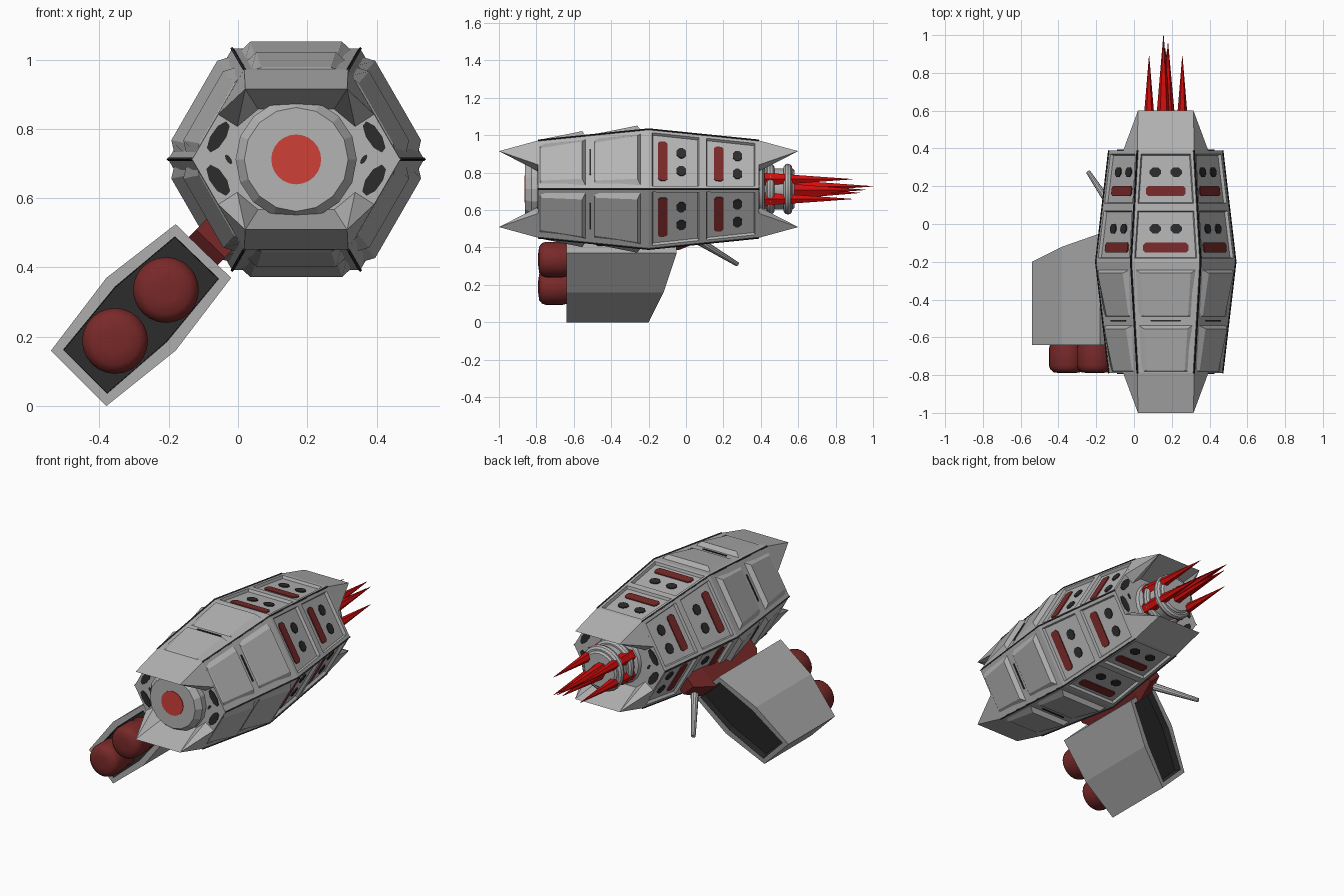
import bpy, bmesh, math
from mathutils import Vector

if "Cube" in bpy.data.objects:
    bpy.data.objects.remove(bpy.data.objects["Cube"])

CX, CZ, CY = 0.168, 0.712, -0.2      # hull axis and middle
Y0, Y1 = -0.79, 0.39                 # hull ends


def material(name, *rgb):
    m = bpy.data.materials.new(name)
    m.diffuse_color = (*rgb, 1)
    m.use_nodes = True
    m.node_tree.nodes["Principled BSDF"].inputs["Base Color"].default_value = m.diffuse_color
    return m


GREY = material("hull_grey", 0.46, 0.455, 0.455)
POD = material("pod_grey", 0.42, 0.42, 0.42)
DARK = material("dark_window", 0.025, 0.025, 0.025)
MAROON = material("dark_red", 0.19, 0.022, 0.022)
FLAME = material("flame_red", 0.65, 0.004, 0.004)
LENS = material("lens_red", 0.62, 0.05, 0.04)


def finish(bm, name, mats, smooth=False):
    bmesh.ops.recalc_face_normals(bm, faces=bm.faces[:])
    me = bpy.data.meshes.new(name)
    bm.to_mesh(me)
    bm.free()
    for m in mats:
        me.materials.append(m)
    ob = bpy.data.objects.new(name, me)
    bpy.context.collection.objects.link(ob)
    if smooth:
        bpy.ops.object.select_all(action='DESELECT')
        ob.select_set(True)
        bpy.context.view_layer.objects.active = ob
        bpy.ops.object.shade_smooth_by_angle(angle=math.radians(35))
    return ob


def loft(name, loops, mats, smooth=False):
    """Skin a row of equal loops and cap both ends."""
    bm = bmesh.new()
    rings = [[bm.verts.new(p) for p in lp] for lp in loops]
    n = len(rings[0])
    for a, b in zip(rings, rings[1:]):
        for i in range(n):
            bm.faces.new((a[i], a[(i + 1) % n], b[(i + 1) % n], b[i]))
    bm.faces.new(rings[0])
    bm.faces.new(rings[-1])
    return finish(bm, name, mats, smooth)


def lathe(name, x, z, profile, n, mat, smooth=True):
    """Round part along y from (radius, y) points."""
    turn = [i * math.tau / n for i in range(n)]
    return loft(name, [[(x + r * math.cos(t), y, z + r * math.sin(t)) for t in turn]
                       for r, y in profile], [mat], smooth)


def rod(name, p, q, r0, r1, n, mat):
    p, q = Vector(p), Vector(q)
    rot = (q - p).to_track_quat('Z', 'Y')
    turn = [i * math.tau / n for i in range(n)]
    return loft(name, [[c + rot @ Vector((r * math.cos(t), r * math.sin(t), 0)) for t in turn]
                       for c, r in ((p, r0), (q, r1))], [mat])


def apothem(y):
    return 0.26 + 0.06 * (1 - abs(y - CY) / 0.59)


def on_side(k, u, y, h):
    """Point on hull side k: u across, y along, h outwards."""
    t = math.radians(30 + 60 * k)
    a = apothem(y) + h
    return (CX + a * math.cos(t) - u * math.sin(t), y, CZ + a * math.sin(t) + u * math.cos(t))


def plate(name, k, u, y, su, sy, h, mat, c=0.012):
    """Thin plate with cut corners on hull side k."""
    a, b = su / 2, sy / 2
    pts = [(a, b - c), (a - c, b), (c - a, b), (-a, b - c),
           (-a, c - b), (c - a, -b), (a - c, -b), (a, c - b)]
    loft(name, [[on_side(k, u + p, y + q, hh) for p, q in pts] for hh in (h - 0.004, h + 0.004)], [mat])


# hull: six-sided body, rear cells sunk in
bm = bmesh.new()
rows = []
for y in (Y0, -0.5, CY, 0.09, Y1):
    r = apothem(y) / math.cos(math.pi / 6)
    rows.append([bm.verts.new((CX + r * math.cos(k * math.pi / 3), y, CZ + r * math.sin(k * math.pi / 3)))
                 for k in range(6)])
cells = []
for j in range(4):
    for i in range(6):
        f = bm.faces.new((rows[j][i], rows[j][(i + 1) % 6], rows[j + 1][(i + 1) % 6], rows[j + 1][i]))
        if j > 1:
            cells.append(f)
bm.faces.new(rows[0])
bm.faces.new(rows[-1])
bmesh.ops.recalc_face_normals(bm, faces=bm.faces[:])
bmesh.ops.inset_individual(bm, faces=cells, thickness=0.028)
bmesh.ops.inset_individual(bm, faces=cells, thickness=0.008, depth=-0.016)
finish(bm, "hull", [GREY])

# armour scales, stripes, windows and seams on every side
for k in range(6):
    for a, b in ((-0.785, -0.535), (-0.495, -0.24)):
        w0, w1 = apothem(a) * 0.577 - 0.02, apothem(b) * 0.577 - 0.02
        base = [(-w0, a), (w0, a), (w1, b), (-w1, b)]
        top = [(0.03 - w0, a + 0.01, 0.004), (w0 - 0.03, a + 0.01, 0.004),
               (w1 - 0.03, b - 0.02, 0.026), (0.03 - w1, b - 0.02, 0.026)]
        loft("armour_scale", [[on_side(k, u, y, -0.004) for u, y in base],
                              [on_side(k, *p) for p in top]], [GREY])
    plate("slot", k, 0, -0.512, 0.16, 0.01, 0, DARK, 0.003)
    for y, w in ((-0.125, 0.24), (0.175, 0.21)):
        plate("red_stripe", k, 0, y, w, 0.052, -0.014, MAROON)
        for u in (-0.055, 0.055):
            plate("window", k, u, y + 0.1, 0.06, 0.05, -0.014, DARK, 0.016)
    t = k * math.pi / 3
    for a, b in ((Y0, CY), (CY, Y1)):
        ends = [(CX + apothem(y) * 1.155 * math.cos(t), y, CZ + apothem(y) * 1.155 * math.sin(t))
                for y in (a, b)]
        rod("seam", *ends, 0.005, 0.005, 4, DARK)

# overhanging fangs, top and bottom, front and rear
half = [(0.15, 0, 0.26), (0.225, 0, 0.13), (0.17, 0, 0.095), (0.11, 0, 0.145), (0.147, 0.21, 0.203)]
for end, dirn in ((Y0, -1), (Y1, 1)):
    for up in (1, -1):
        bm = bmesh.new()
        A, B, D, C, T = ([bm.verts.new((CX + s * x, end + dirn * y, CZ + up * z)) for s in (1, -1)]
                         for x, y, z in half)
        bm.faces.new((A[0], A[1], T[1], T[0]))
        bm.faces.new((C[0], C[1], T[1], T[0]))
        bm.faces.new((A[0], B[0], D[0], C[0], C[1], D[1], B[1], A[1]))
        for s in (0, 1):
            bm.faces.new((A[s], B[s], T[s]))
            bm.faces.new((B[s], D[s], T[s]))
            bm.faces.new((D[s], C[s], T[s]))
        finish(bm, "hull_fang", [GREY])

# end-face windows
for y in (Y0, Y1):
    for sx in (1, -1):
        for dz, su, sv in ((0.065, 0.024, 0.045), (-0.06, 0.026, 0.045), (0, 0.008, 0.014)):
            loop = []
            for i in range(8):
                t = i * math.tau / 8
                u, v = su * math.cos(t), sv * math.sin(t)
                lean = -0.5 * v * (1 if dz > 0 else -1)
                loop.append((CX + sx * (0.225 - 0.03 * (dz == 0) + u + lean), CZ + dz + v))
            loft("end_window", [[(x, y + d, z) for x, z in loop] for d in (-0.004, 0.004)], [DARK])

# nose drum and red lens
lathe("nose_drum", CX, CZ, [(0.175, -0.77), (0.175, -0.825), (0.15, -0.86)], 16, GREY, False)
lathe("nose_lens", CX, CZ, [(0.072, -0.855), (0.072, -0.864)], 24, LENS)

# engine with rings
lathe("engine", CX, CZ, [(0.15, 0.38), (0.14, 0.41), (0.11, 0.42), (0.11, 0.57), (0.1, 0.58)], 20, GREY)
for y in (0.45, 0.545):
    bpy.ops.mesh.primitive_torus_add(location=(CX, y, CZ), rotation=(math.pi / 2, 0, 0), major_radius=0.112,
                                     minor_radius=0.024, major_segments=24, minor_segments=10)
    ring = bpy.context.object
    ring.name = "engine_ring"
    ring.data.materials.append(GREY)
    bpy.ops.object.shade_smooth_by_angle()

# flame spikes: four outer, three long inner
spikes = [(sx * 0.088, sz * 0.053, 0.89, 0.04) for sx in (1, -1) for sz in (1, -1)]
spikes += [(-0.012, 0.015, 1.0, 0.05), (0.012, -0.004, 0.96, 0.05), (0.0, -0.02, 0.93, 0.05)]
for x, z, tip, r in spikes:
    rod("flame_spike", (CX + x, 0.42, CZ + z), (CX + x, tip, CZ + z), r, 0.001, 6, FLAME)

# launcher pod: slanted six-sided box, open at both ends
outline = [(-0.18, 0.525, -0.05), (-0.02, 0.37, -0.05), (-0.18, 0.16, -0.12),
           (-0.38, 0.0, -0.2), (-0.54, 0.16, -0.2), (-0.38, 0.37, -0.12)]
bm = bmesh.new()
front = [bm.verts.new((x, -0.64, z)) for x, z, _ in outline]
back = [bm.verts.new((x, y, z)) for x, z, y in outline]
for i in range(6):
    j = (i + 1) % 6
    bm.faces.new((front[i], front[j], back[j], back[i]))
caps = [bm.faces.new(front), bm.faces.new(back)]
bmesh.ops.recalc_face_normals(bm, faces=bm.faces[:])
bmesh.ops.inset_individual(bm, faces=caps, thickness=0.036)
walls = bmesh.ops.inset_individual(bm, faces=caps, thickness=0.002, depth=-0.04)["faces"]
for f in caps + walls:
    f.material_index = 1
finish(bm, "launcher_pod", [POD, DARK])

# two rockets
for x, z in ((-0.208, 0.335), (-0.355, 0.188)):
    lathe("rocket", x, z, [(0.09, -0.58), (0.09, -0.64), (0.095, -0.66), (0.095, -0.75), (0.088, -0.77),
                           (0.07, -0.785), (0.035, -0.79)], 24, MAROON)

# pylon between pod and hull, with bevelled ends
e, d = Vector((0.718, 0, -0.696)), Vector((0.696, 0, 0.718))
mid = Vector((-0.1, 0, 0.4475))


def pylon_loop(y, w, lo):
    return [mid + e * s * w + d * t + Vector((0, y, 0)) for s, t in ((-1, lo), (1, lo), (1, 0.12), (-1, 0.12))]


loft("pylon", [pylon_loop(-0.5, 0.058, 0.03), pylon_loop(-0.44, 0.058, -0.03),
               pylon_loop(-0.04, 0.058, -0.03), pylon_loop(0.09, 0.045, 0.03)], [MAROON])

# side gun barrel
rod("gun_barrel", (-0.1, 0.06, 0.44), (-0.242, 0.275, 0.31), 0.022, 0.012, 10, GREY)
